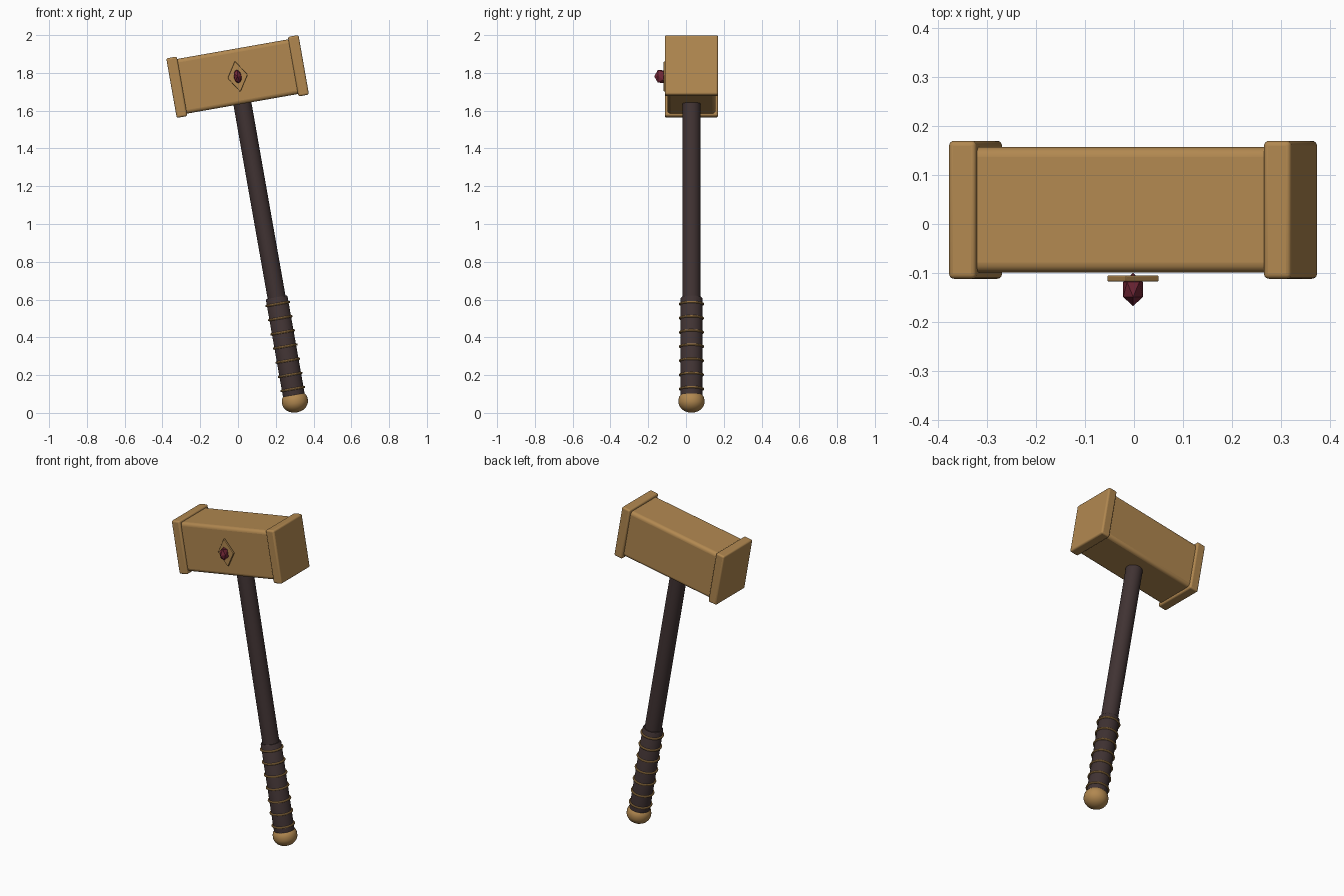
import bpy, bmesh, math
from mathutils import Matrix, Vector

if "Cube" in bpy.data.objects:
    bpy.data.objects.remove(bpy.data.objects["Cube"])

# Whole hammer leans 10 degrees; every part is built in the head's local frame
FRAME = Matrix.Translation((-0.002, 0.029, 1.781)) @ Matrix.Rotation(math.radians(-10), 4, 'Y')


def material(name, rgb):
    m = bpy.data.materials.new(name)
    m.diffuse_color = (*rgb, 1)
    m.use_nodes = True
    m.node_tree.nodes["Principled BSDF"].inputs["Base Color"].default_value = m.diffuse_color
    return m


GOLD = material("aged_gold", (0.44, 0.245, 0.08))
LEATHER = material("dark_leather", (0.052, 0.033, 0.033))
RUBY = material("ruby_red", (0.17, 0.02, 0.038))


def add_part(name, bm, mat, smooth=True, bevel=0):
    bmesh.ops.recalc_face_normals(bm, faces=bm.faces)
    mesh = bpy.data.meshes.new(name)
    bm.to_mesh(mesh)
    bm.free()
    mesh.materials.append(mat)
    ob = bpy.data.objects.new(name, mesh)
    bpy.context.collection.objects.link(ob)
    ob.matrix_world = FRAME
    if bevel:
        mod = ob.modifiers.new("rounded_edges", 'BEVEL')
        mod.width, mod.segments = bevel, 4
    if smooth:
        bpy.ops.object.select_all(action='DESELECT')
        ob.select_set(True)
        bpy.context.view_layer.objects.active = ob
        bpy.ops.object.shade_smooth_by_angle(angle=math.radians(35))
    return ob


def box(name, centre, size, mat, bevel):
    bm = bmesh.new()
    bmesh.ops.create_cube(bm, size=1, matrix=Matrix.Translation(centre) @ Matrix.Diagonal((*size, 1)))
    return add_part(name, bm, mat, bevel=bevel)


def lathe(name, profile, mat, closed=False, sides=32):
    """Spin (radius, height) points around the handle axis."""
    bm = bmesh.new()
    verts = [bm.verts.new((r, 0, z)) for r, z in profile]
    edges = [bm.edges.new(p) for p in zip(verts, verts[1:])]
    if closed:
        edges.append(bm.edges.new((verts[-1], verts[0])))
    bmesh.ops.spin(bm, geom=verts + edges, axis=(0, 0, 1), cent=(0, 0, 0),
                   angle=math.tau, steps=sides, use_duplicate=False)
    bmesh.ops.remove_doubles(bm, verts=bm.verts, dist=1e-5)
    return add_part(name, bm, mat)


# Head block with a raised collar at each end
box("head_block", (0, 0, 0), (0.64, 0.256, 0.294), GOLD, 0.02)
for side, label in ((-1, "left"), (1, "right")):
    box(f"head_cap_{label}", (side * 0.327, 0, 0), (0.057, 0.282, 0.32), GOLD, 0.01)

# Shaft and thicker grip
lathe("shaft", [(0, -0.12), (0.048, -0.12), (0.048, -1.21), (0, -1.21)], LEATHER)
lathe("grip", [(0, -1.187), (0.054, -1.187), (0.058, -1.193), (0.058, -1.73), (0, -1.73)], LEATHER)

# Gold rings around the grip
for i in range(7):
    z = -1.223 - i * 0.0762
    ring = [(0.061 + 0.006 * math.cos(a), z + 0.006 * math.sin(a))
            for a in (k * math.tau / 8 for k in range(8))]
    lathe(f"grip_ring_{i + 1}", ring, GOLD, closed=True)

# Rounded pommel
lathe("pommel", [(0, -1.806), (0.018, -1.804), (0.036, -1.798), (0.052, -1.787), (0.063, -1.773),
                 (0.069, -1.757), (0.069, -1.738), (0.065, -1.722), (0.057, -1.712), (0, -1.71)], GOLD)

# Diamond setting on the front face
bm = bmesh.new()
face = bm.faces.new([bm.verts.new(p) for p in
                     ((0.054, -0.134, 0), (0, -0.134, 0.083), (-0.054, -0.134, 0), (0, -0.134, -0.083))])
out = bmesh.ops.extrude_face_region(bm, geom=[face])
bmesh.ops.translate(bm, vec=(0, -0.013, 0), verts=[v for v in out["geom"] if isinstance(v, bmesh.types.BMVert)])
add_part("gem_setting", bm, GOLD, bevel=0.003)

# Faceted gem, pointing forward
bm = bmesh.new()
bmesh.ops.create_icosphere(bm, subdivisions=1, radius=1,
                           matrix=Matrix.Translation((0, -0.163, 0)) @ Matrix.Diagonal((0.023, 0.034, 0.04, 1))
                           @ Matrix.Rotation(math.radians(90), 4, 'X'))
add_part("gem", bm, RUBY, smooth=False)
